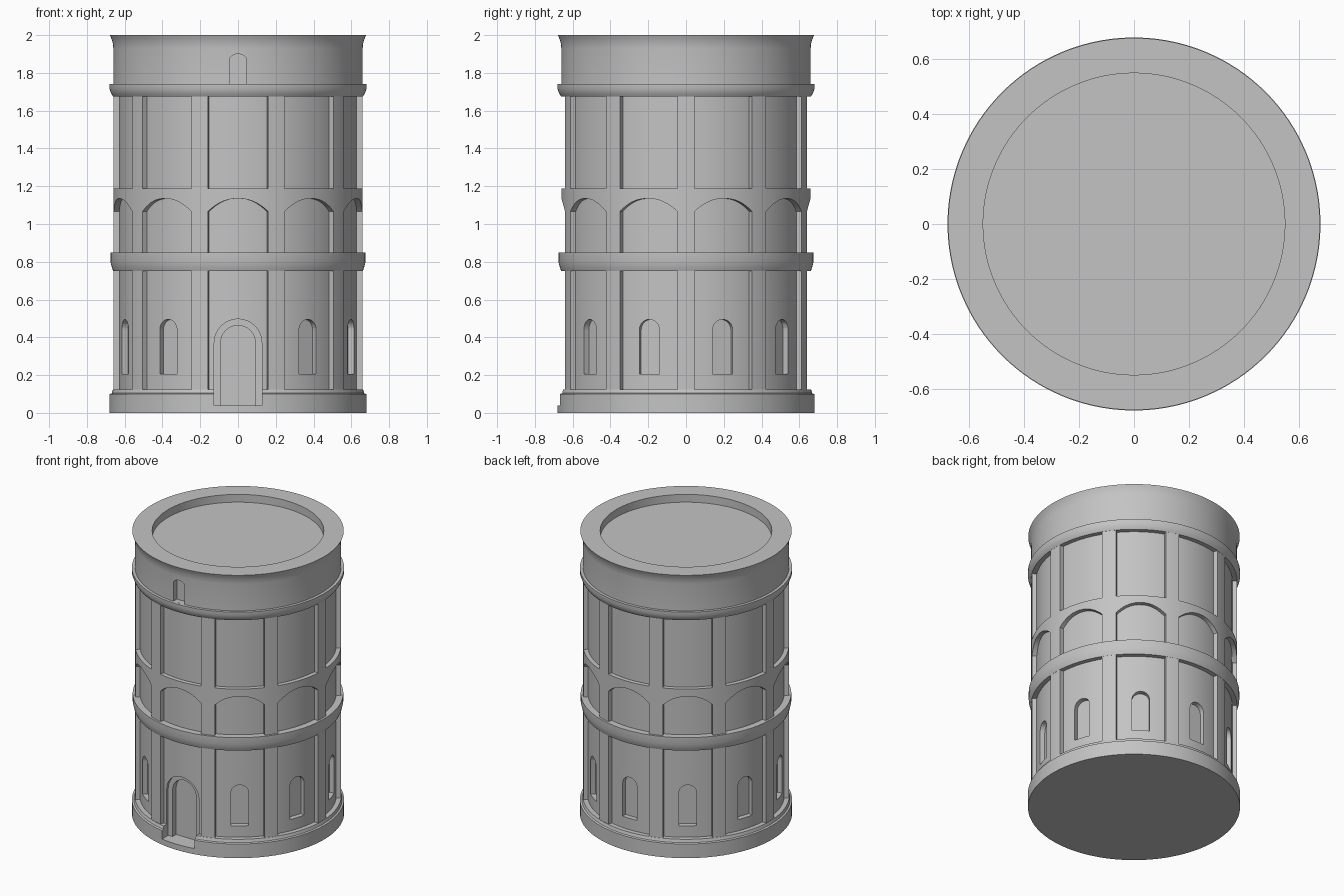
import bpy, bmesh, math
from mathutils import Matrix

if "Cube" in bpy.data.objects:
    bpy.data.objects.remove(bpy.data.objects["Cube"])

SEG = 180
BAYS = 10
WALL, FACE = 0.63, 0.66          # recessed wall and pilaster radii
HALF = math.radians(14)          # half angle of a bay opening

stone = bpy.data.materials.new("grey_stone")
stone.diffuse_color = (0.55, 0.55, 0.55, 1)
stone.use_nodes = True
stone.node_tree.nodes["Principled BSDF"].inputs["Base Color"].default_value = stone.diffuse_color


def finish(name, bm, smooth=True):
    bmesh.ops.remove_doubles(bm, verts=bm.verts, dist=1e-5)
    bmesh.ops.recalc_face_normals(bm, faces=bm.faces)
    me = bpy.data.meshes.new(name)
    bm.to_mesh(me)
    bm.free()
    me.materials.append(stone)
    ob = bpy.data.objects.new(name, me)
    bpy.context.collection.objects.link(ob)
    bpy.ops.object.select_all(action='DESELECT')
    ob.select_set(True)
    bpy.context.view_layer.objects.active = ob
    if smooth:
        bpy.ops.object.shade_smooth_by_angle(angle=math.radians(30))
    return ob


def polar(r, a, z):
    # angle 0 is the front, -y
    return (r * math.sin(a), -r * math.cos(a), z)


def lathe(bm, profile):
    rings = [[bm.verts.new(polar(r, 2 * math.pi * i / SEG, z)) for i in range(SEG)]
             for r, z in profile]
    for a, b in zip(rings, rings[1:]):
        for i in range(SEG):
            j = (i + 1) % SEG
            bm.faces.new((a[i], a[j], b[j], b[i]))
    bm.faces.new(rings[0])
    bm.faces.new(rings[-1])


def curved_panel(bm, centre, half, r0, r1, bottom, top, steps):
    # curved slab; bottom(t) gives the lower edge for t in -1..1
    rows = []
    for i in range(steps + 1):
        t = -1 + 2 * i / steps
        a = centre + half * t
        z = bottom(t)
        rows.append([bm.verts.new(polar(r, a, h))
                     for r, h in ((r0, z), (r1, z), (r1, top), (r0, top))])
    for a, b in zip(rows, rows[1:]):
        for k in range(4):
            m = (k + 1) % 4
            bm.faces.new((a[k], b[k], b[m], a[m]))
    bm.faces.new(rows[0])
    bm.faces.new(rows[-1])


def arch_cutter(bm, angle, half, z0, z1, y0, y1, rise=None):
    # round-headed prism from y0 (outside) to y1 (inside)
    rise = rise or half
    pts = [(-half, z0), (half, z0)]
    pts += [(half * math.cos(math.pi * i / 16),
             z1 - rise + rise * math.sin(math.pi * i / 16)) for i in range(17)]
    rot = Matrix.Rotation(angle, 3, 'Z')
    front, back = [[bm.verts.new(rot @ Matrix.Translation((x, y, z)).to_translation())
                    for x, z in pts] for y in (y0, y1)]
    bm.faces.new(front)
    bm.faces.new(back)
    for i in range(len(pts)):
        j = (i + 1) % len(pts)
        bm.faces.new((front[i], front[j], back[j], back[i]))


def cut(target, bm):
    cutter = finish("cutter", bm, smooth=False)
    cutter.hide_render = True
    mod = target.modifiers.new("cut", 'BOOLEAN')
    mod.operation, mod.solver, mod.object = 'DIFFERENCE', 'EXACT', cutter
    bpy.context.view_layer.objects.active = target
    bpy.ops.object.modifier_apply(modifier=mod.name)
    bpy.data.objects.remove(cutter)


# Tower body: plinth, wall, middle band, upper band, parapet and sunken roof
bm = bmesh.new()
lathe(bm, [(0.68, 0), (0.68, 0.10), (0.668, 0.104), (0.662, 0.125), (WALL, 0.125),
           (WALL, 0.752), (0.661, 0.752), (0.668, 0.77), (0.675, 0.80), (0.675, 0.85),
           (WALL, 0.85), (WALL, 1.675), (0.661, 1.675), (0.671, 1.69), (0.68, 1.715),
           (0.68, 1.74), (0.66, 1.74), (0.66, 1.93), (0.664, 1.965), (0.672, 1.985),
           (0.678, 2.0), (0.55, 2.0), (0.55, 1.945)])
body = finish("tower_body", bm)

# Nine arched windows, the small parapet niche and the outer door recess
bm = bmesh.new()
for k in range(1, BAYS):
    arch_cutter(bm, k * 2 * math.pi / BAYS, 0.056, 0.205, 0.495, -0.8, -0.595)
arch_cutter(bm, 0, 0.044, 1.7405, 1.90, -0.8, -0.62, rise=0.03)
arch_cutter(bm, 0, 0.126, 0.04, 0.497, -0.8, -0.60)
cut(body, bm)

# Inner door recess
bm = bmesh.new()
arch_cutter(bm, 0, 0.092, 0.04, 0.463, -0.8, -0.56)
cut(body, bm)
bpy.ops.object.select_all(action='DESELECT')
body.select_set(True)
bpy.ops.object.shade_smooth_by_angle(angle=math.radians(30))

# Pilasters between the bays
bm = bmesh.new()
for k in range(BAYS):
    curved_panel(bm, (k + 0.5) * 2 * math.pi / BAYS, math.pi / BAYS - HALF,
                 0.61, FACE, lambda t: 0.115, 1.69, 4)
finish("pilasters", bm)

# Arched ring across the bays
bm = bmesh.new()
for k in range(BAYS):
    curved_panel(bm, k * 2 * math.pi / BAYS, HALF + 0.002, 0.61, FACE,
                 lambda t: 1.065 + 0.07 * (1 - abs(t) ** 2.2), 1.187, 20)
finish("arch_ring", bm)
